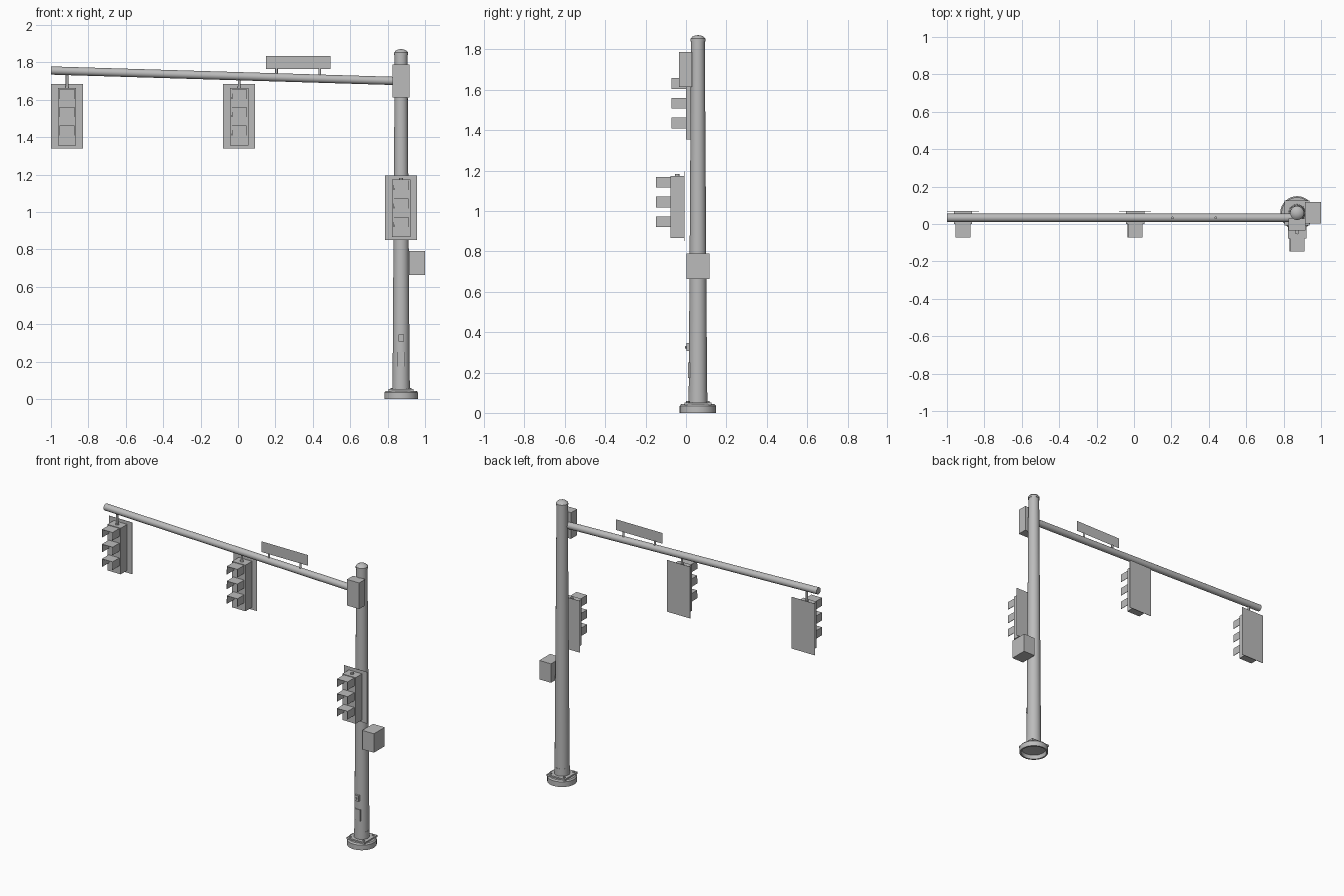
import bpy, bmesh, math
from mathutils import Vector

cube = bpy.data.objects.get("Cube")
if cube:
    bpy.data.objects.remove(cube, do_unlink=True)

grey = bpy.data.materials.new("plain_grey")
grey.use_nodes = True
grey.diffuse_color = (0.5, 0.5, 0.5, 1)
grey.node_tree.nodes["Principled BSDF"].inputs["Base Color"].default_value = (0.5, 0.5, 0.5, 1)

PX, PY = 0.872, 0.059    # pole axis
AY = 0.033               # arm depth


def add(name, bm, smooth=False):
    bmesh.ops.recalc_face_normals(bm, faces=bm.faces)
    mesh = bpy.data.meshes.new(name)
    bm.to_mesh(mesh)
    bm.free()
    mesh.materials.append(grey)
    obj = bpy.data.objects.new(name, mesh)
    bpy.context.collection.objects.link(obj)
    if smooth:
        bpy.ops.object.select_all(action='DESELECT')
        obj.select_set(True)
        bpy.context.view_layer.objects.active = obj
        bpy.ops.object.shade_smooth_by_angle(angle=math.radians(35))
    return obj


def box(name, lo, hi):
    bm = bmesh.new()
    bmesh.ops.create_cube(bm, size=1)
    lo, hi = Vector(lo), Vector(hi)
    for v in bm.verts:
        v.co = (lo + hi) / 2 + Vector(a * b for a, b in zip(v.co, hi - lo))
    return add(name, bm)


def rod(name, start, end, r1, r2, sides=16):
    start, end = Vector(start), Vector(end)
    axis = end - start
    bm = bmesh.new()
    bmesh.ops.create_cone(bm, cap_ends=True, segments=sides, radius1=r1, radius2=r2, depth=axis.length)
    bmesh.ops.rotate(bm, verts=bm.verts, matrix=axis.to_track_quat('Z', 'Y').to_matrix())
    bmesh.ops.translate(bm, verts=bm.verts, vec=(start + end) / 2)
    return add(name, bm, True)


def lathe(name, profile, sides=32):
    bm = bmesh.new()
    verts = [bm.verts.new((r, 0, z)) for r, z in profile]
    edges = [bm.edges.new(pair) for pair in zip(verts, verts[1:])]
    bmesh.ops.spin(bm, geom=verts + edges, cent=(0, 0, 0), axis=(0, 0, 1),
                   angle=2 * math.pi, steps=sides)
    bmesh.ops.remove_doubles(bm, verts=bm.verts, dist=0.0002)
    bmesh.ops.translate(bm, verts=bm.verts, vec=(PX, PY, 0))
    return add(name, bm, True)


def visor(name, x, y_back, y_front, top):
    # open hood: a roof and two side cheeks
    path = [(x - 0.038, top - 0.052), (x - 0.038, top), (x + 0.038, top), (x + 0.038, top - 0.052)]
    bm = bmesh.new()
    back = [bm.verts.new((a, y_back, z)) for a, z in path]
    front = [bm.verts.new((a, y_front, z)) for a, z in path]
    for i in range(3):
        bm.faces.new((back[i], back[i + 1], front[i + 1], front[i]))
    obj = add(name, bm)
    solid = obj.modifiers.new("thickness", 'SOLIDIFY')
    solid.thickness = 0.003
    solid.offset = 0


def signal(name, x, y, top):
    # y is the front face of the housing, top its upper edge
    box(name + "_housing", (x - 0.049, y, top - 0.307), (x + 0.049, y + 0.068, top))
    box(name + "_backplate", (x - 0.086, y + 0.068, top - 0.322), (x + 0.086, y + 0.07, top + 0.022))
    for i in range(3):
        visor(f"{name}_visor_{i + 1}", x, y, y - 0.071, top - 0.005 - 0.098 * i)
    rod(name + "_coupling", (x, y + 0.033, top - 0.005), (x, y + 0.033, top + 0.009), 0.011, 0.011)


def arm_z(x):
    return 1.7 + (0.85 - x) * 0.0303


# Base with hollow underside, anchor plate and nuts
lathe("base_cover", [(0, 0.03), (0.075, 0.025), (0.08, 0), (0.09, 0), (0.09, 0.034), (0.083, 0.043), (0, 0.043)])
box("anchor_plate", (PX - 0.067, PY - 0.067, 0.04), (PX + 0.067, PY + 0.067, 0.052))
for sx in (-1, 1):
    for sy in (-1, 1):
        x, y = PX + sx * 0.05, PY + sy * 0.05
        rod("anchor_nut", (x, y, 0.045), (x, y, 0.058), 0.008, 0.008, 6)

# Pole, collar and cap
rod("pole", (PX, PY, 0.04), (PX, PY, 1.845), 0.046, 0.034, 32)
rod("pole_collar", (PX, PY, 0.04), (PX, PY, 0.1), 0.047, 0.0465, 32)
lathe("pole_cap", [(0, 1.84), (0.037, 1.84), (0.037, 1.853), (0.028, 1.863), (0.014, 1.869), (0, 1.871)])

# Mast arm and its connection box
rod("mast_arm", (-1, AY, arm_z(-1)), (0.86, AY, arm_z(0.86)), 0.022, 0.022, 24)
box("arm_connection_box", (PX - 0.045, -0.034, 1.613), (PX + 0.045, 0.03, 1.787))

# Hanging signals
for label, x in (("outer_signal", -0.914), ("middle_signal", 0.006)):
    signal(label, x, 0.0, 1.662)
    rod(label + "_hanger", (x, AY, 1.66), (x, AY, arm_z(x)), 0.007, 0.007)

# Signal on the pole
signal("pole_signal", PX, -0.077, 1.173)

# Street sign, a thin sheet on two posts
sheet = bmesh.new()
sheet.faces.new([sheet.verts.new((x, AY, z)) for x, z in
                 ((0.15, 1.763), (0.494, 1.763), (0.494, 1.834), (0.15, 1.834))])
add("sign_plate", sheet)
for x in (0.206, 0.437):
    rod("sign_post", (x, AY, arm_z(x)), (x, AY, 1.766), 0.007, 0.007, 12)

# Control cabinet, access door and push button
box("control_cabinet", (0.914, 0.003, 0.664), (1.0, 0.117, 0.79))
box("access_door", (PX - 0.021, 0.011, 0.174), (PX + 0.021, 0.03, 0.25))
box("button_box", (PX - 0.015, 0.002, 0.307), (PX + 0.015, 0.025, 0.345))
rod("push_button", (PX, 0.005, 0.326), (PX, -0.004, 0.326), 0.006, 0.006, 12)
